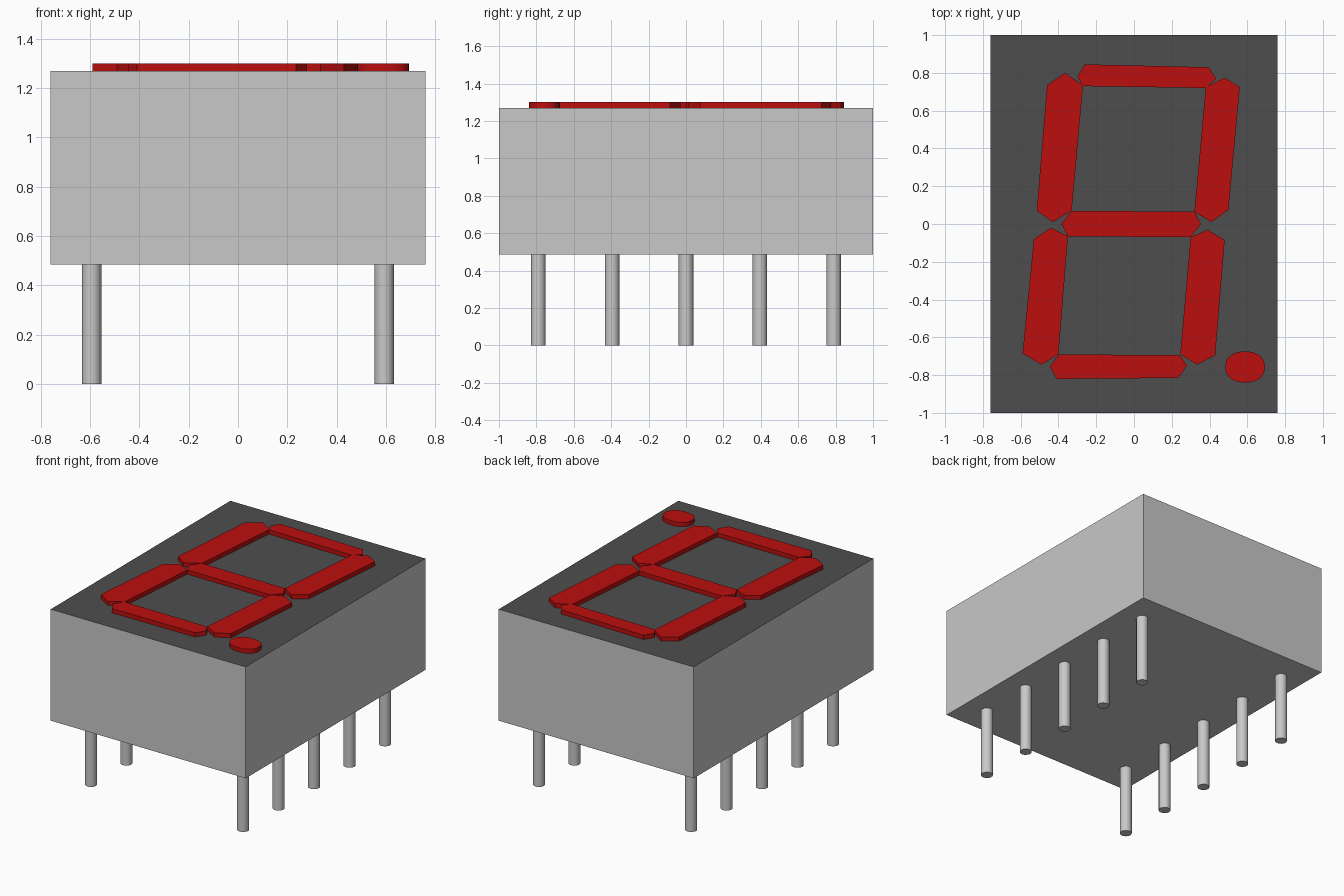
import bpy, bmesh, math

cube = bpy.data.objects.get("Cube")
if cube:
    bpy.data.objects.remove(cube, do_unlink=True)

BASE, TOP, LIT = 0.485, 1.27, 1.30   # underside, face and segment heights


def material(name, rgb):
    m = bpy.data.materials.new(name)
    m.use_nodes = True
    m.diffuse_color = (*rgb, 1)
    bsdf = next(n for n in m.node_tree.nodes if n.type == 'BSDF_PRINCIPLED')
    bsdf.inputs["Base Color"].default_value = (*rgb, 1)
    return m


grey = material("light grey", (0.58, 0.58, 0.58))
dark = material("dark grey", (0.076, 0.076, 0.076))
red = material("red", (0.50, 0.0045, 0.0045))


def prism(name, outline, z0, z1, *mats):
    """Extrude a flat outline upwards into a solid."""
    bm = bmesh.new()
    face = bm.faces.new([bm.verts.new((x, y, z0)) for x, y in outline])
    ext = bmesh.ops.extrude_face_region(bm, geom=[face], use_keep_orig=True)
    verts = [v for v in ext["geom"] if isinstance(v, bmesh.types.BMVert)]
    bmesh.ops.translate(bm, verts=verts, vec=(0, 0, z1 - z0))
    bmesh.ops.recalc_face_normals(bm, faces=bm.faces)
    mesh = bpy.data.meshes.new(name)
    bm.to_mesh(mesh)
    bm.free()
    for m in mats:
        mesh.materials.append(m)
    ob = bpy.data.objects.new(name, mesh)
    bpy.context.collection.objects.link(ob)
    return ob


def smooth(ob):
    bpy.ops.object.select_all(action='DESELECT')
    ob.select_set(True)
    bpy.context.view_layer.objects.active = ob
    bpy.ops.object.shade_smooth_by_angle(angle=math.radians(40))


# Housing with a dark display face
body = prism("housing", [(-0.76, -1), (0.76, -1), (0.76, 1), (-0.76, 1)],
             BASE, TOP, grey, dark)
for p in body.data.polygons:
    p.material_index = int(p.normal.z > 0.5)

# Seven slanted segments with pointed ends
segments = {
    "top_segment": [(-.30, .78), (-.26, .845), (.395, .83), (.435, .77), (.38, .72), (-.27, .73)],
    "upper_left_segment": [(-.46, .735), (-.365, .80), (-.27, .735), (-.33, .07), (-.43, .01), (-.515, .07)],
    "upper_right_segment": [(.38, .725), (.48, .775), (.56, .725), (.50, .075), (.41, .01), (.32, .065)],
    "middle_segment": [(-.385, 0), (-.33, .07), (.32, .065), (.355, 0), (.30, -.07), (-.35, -.065)],
    "lower_left_segment": [(-.53, -.08), (-.44, -.02), (-.35, -.065), (-.40, -.69), (-.49, -.745), (-.59, -.685)],
    "lower_right_segment": [(.30, -.07), (.39, -.03), (.48, -.085), (.43, -.695), (.335, -.745), (.245, -.69)],
    "bottom_segment": [(-.445, -.755), (-.40, -.69), (.245, -.695), (.28, -.75), (.235, -.815), (-.41, -.82)],
}
for name, outline in segments.items():
    prism(name, outline, TOP, LIT, red)


# Decimal point, a slightly squared oval
def squared(t):
    return math.copysign(abs(t) ** 0.88, t)


angles = [2 * math.pi * i / 32 for i in range(32)]
dot = prism("decimal_point", [(0.588 + 0.105 * squared(math.cos(a)),
                               -0.757 + 0.082 * squared(math.sin(a))) for a in angles],
            TOP, LIT, red)
smooth(dot)

# Two rows of five round pins
for side, x in (("right", -0.593), ("left", 0.593)):
    for i in range(5):
        y = (i - 2) * 0.395
        pin = prism(f"{side}_pin_{i + 1}",
                    [(x + 0.039 * math.cos(a), y + 0.039 * math.sin(a)) for a in angles[::2]],
                    0, BASE, grey)
        smooth(pin)
